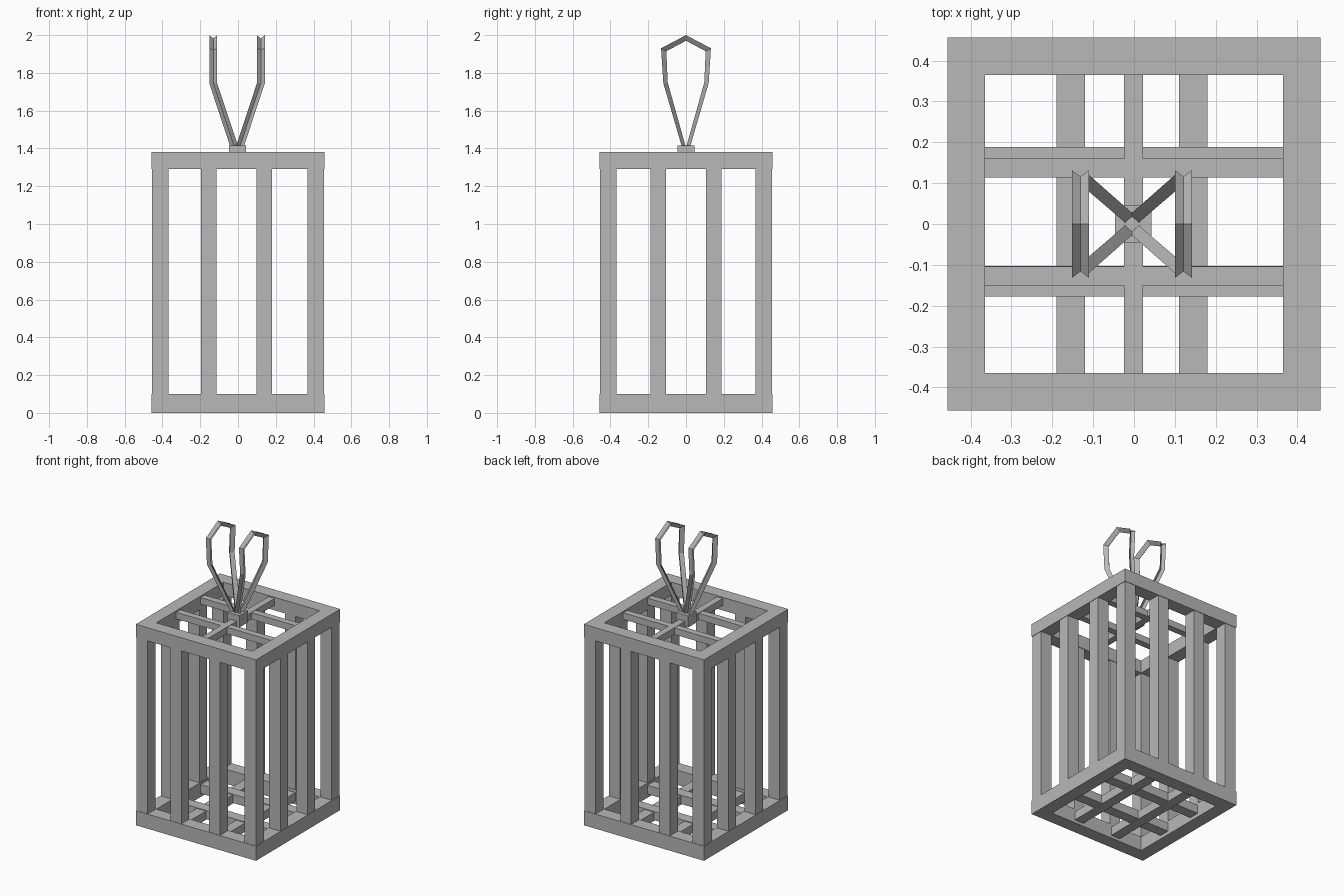
import bpy
import bmesh

cube = bpy.data.objects.get("Cube")
if cube:
    bpy.data.objects.remove(cube, do_unlink=True)

grey = bpy.data.materials.new("plain_grey")
grey.use_nodes = True
COLOUR = (0.48, 0.48, 0.48, 1)
grey.diffuse_color = COLOUR
grey.node_tree.nodes["Principled BSDF"].inputs["Base Color"].default_value = COLOUR


def finish(name, bm):
    bmesh.ops.recalc_face_normals(bm, faces=bm.faces)
    mesh = bpy.data.meshes.new(name)
    bm.to_mesh(mesh)
    bm.free()
    mesh.materials.append(grey)
    obj = bpy.data.objects.new(name, mesh)
    bpy.context.collection.objects.link(obj)
    return obj


def box(name, xs, ys, zs):
    bm = bmesh.new()
    bmesh.ops.create_cube(bm, size=1)
    for v in bm.verts:
        v.co = [r[0] if c < 0 else r[1] for c, r in zip(v.co, (xs, ys, zs))]
    return finish(name, bm)


def frame(name, outer, inner, z0, z1):
    """Square ring with mitred corners."""
    bm = bmesh.new()
    corners = ((-1, -1), (1, -1), (1, 1), (-1, 1))
    section = ((outer, z0), (outer, z1), (inner, z1), (inner, z0))
    rings = [[bm.verts.new((sx * r, sy * r, z)) for r, z in section] for sx, sy in corners]
    for i in range(4):
        a, b = rings[i], rings[(i + 1) % 4]
        for j in range(4):
            k = (j + 1) % 4
            bm.faces.new((a[j], b[j], b[k], a[k]))
    return finish(name, bm)


OUT, INN = 0.457, 0.365
LOW, HIGH = 0.10, 1.29

# Rims
frame("bottom_frame", OUT, INN, 0, LOW)
frame("top_frame", OUT, INN, HIGH, 1.38)

# Upright posts, at the corners and two along each side
edge = (INN + 0.003, OUT - 0.003)
for sx in (-1, 1):
    for sy in (-1, 1):
        xs = sorted(sx * e for e in edge)
        ys = sorted(sy * e for e in edge)
        box("corner_post", xs, ys, (LOW, HIGH))
        mid = sx * 0.147 - 0.007
        box("side_post", (mid - 0.041, mid + 0.041), ys, (LOW, HIGH))
        mid = sy * 0.148
        box("side_post", xs, (mid - 0.041, mid + 0.041), (LOW, HIGH))

# Floor lattice and roof bars
for s in (-1, 1):
    x = s * 0.15 - 0.005
    y = s * 0.146 + 0.006
    box("floor_bar_long", (x - 0.035, x + 0.035), (-INN, INN), (0.02, 0.08))
    box("floor_bar_cross", (-INN, INN), (y - 0.037, y + 0.037), (0.025, 0.085))
    y = s * 0.132 + 0.005
    box("roof_bar_cross", (-INN, INN), (y - 0.023, y + 0.023), (1.325, 1.37))
box("roof_bar_centre", (-0.024, 0.022), (-INN, INN), (1.325, 1.372))
box("knot", (-0.047, 0.043), (-0.045, 0.045), (1.335, 1.415))

# Bow loops: strap with a grooved outside and a ridged inside
# each step: x, outer (y, z), groove (y, z), ridge (y, z)
half = [
    (0.015, (0.022, 1.41), (0.012, 1.41), (0.002, 1.41)),
    (0.126, (0.120, 1.745), (0.108, 1.747), (0.097, 1.75)),
    (0.126, (0.132, 1.930), (0.116, 1.922), (0.104, 1.915)),
    (0.126, (0.0, 2.0), (0.0, 1.982), (0.0, 1.97)),
]
path = [(p, 1) for p in half] + [(p, -1) for p in half[-2::-1]]
for side, name in ((1, "left_bow_loop"), (-1, "right_bow_loop")):
    bm = bmesh.new()
    rings = []
    for (x, outer, groove, ridge), sy in path:
        cx = side * x - 0.005
        section = ((-0.021, outer), (0, groove), (0.021, outer), (0, ridge))
        rings.append([bm.verts.new((cx + dx, sy * y, z)) for dx, (y, z) in section])
    for a, b in zip(rings, rings[1:]):
        for j in range(4):
            k = (j + 1) % 4
            bm.faces.new((a[j], a[k], b[k], b[j]))
    bm.faces.new(rings[0])
    bm.faces.new(rings[-1])
    finish(name, bm)
